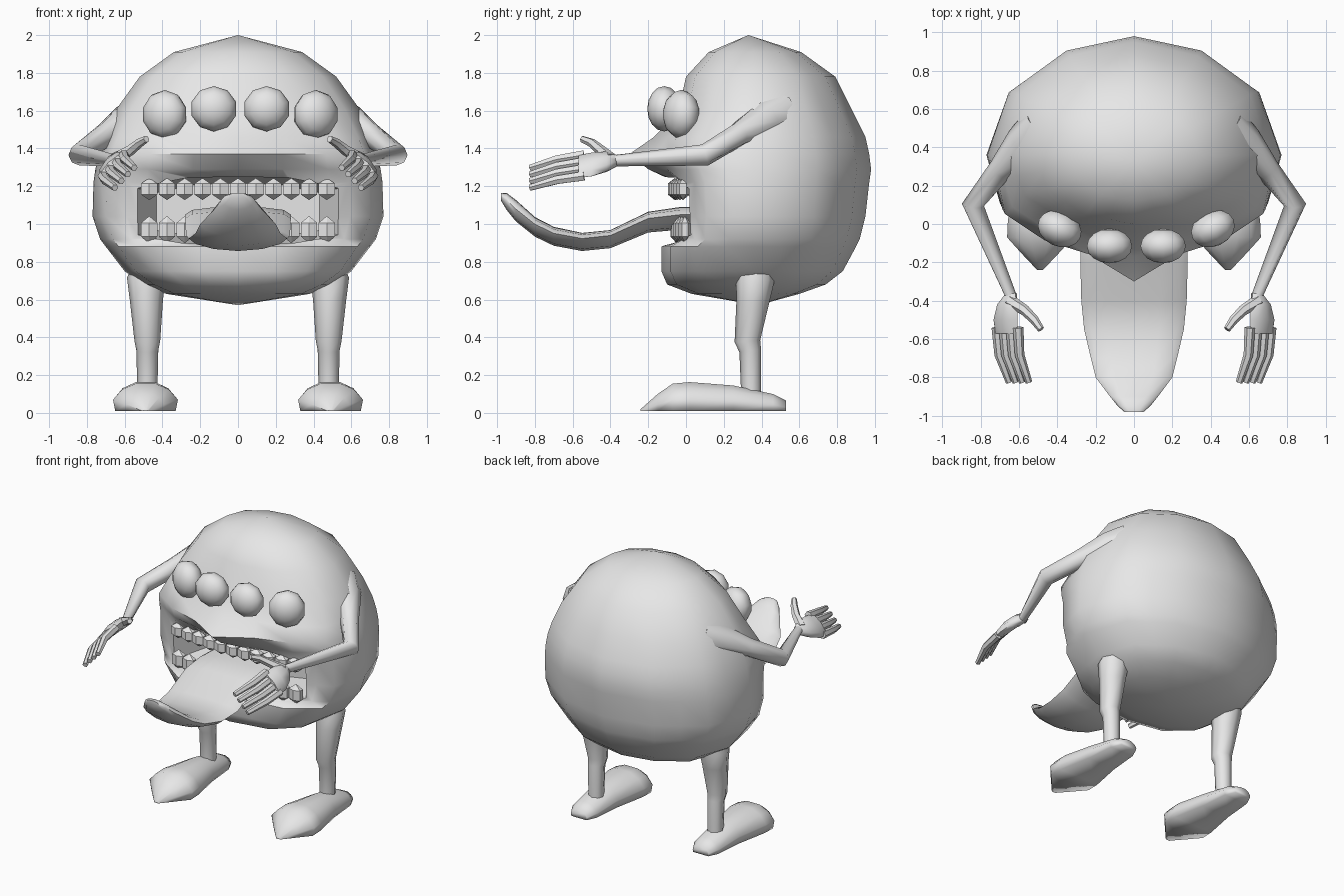
import bpy, bmesh
from math import sin, cos, pi, radians
from mathutils import Vector, Matrix

if "Cube" in bpy.data.objects:
    bpy.data.objects.remove(bpy.data.objects["Cube"], do_unlink=True)

grey = bpy.data.materials.new("plain_grey")
grey.use_nodes = True
grey.diffuse_color = (0.8, 0.8, 0.8, 1)
grey.node_tree.nodes["Principled BSDF"].inputs["Base Color"].default_value = grey.diffuse_color


def finish(name, bm):
    """Turn a bmesh into a named object."""
    bmesh.ops.recalc_face_normals(bm, faces=bm.faces)
    mesh = bpy.data.meshes.new(name)
    bm.to_mesh(mesh)
    bm.free()
    mesh.materials.append(grey)
    obj = bpy.data.objects.new(name, mesh)
    bpy.context.collection.objects.link(obj)
    return obj


def smooth(obj, angle=50):
    bpy.ops.object.select_all(action='DESELECT')
    obj.select_set(True)
    bpy.context.view_layer.objects.active = obj
    bpy.ops.object.shade_smooth_by_angle(angle=radians(angle))


def loft(name, rings):
    """Skin a row of rings; a ring of one point closes to a tip."""
    bm = bmesh.new()
    loops = [[bm.verts.new(p) for p in ring] for ring in rings]
    for a, b in zip(loops, loops[1:]):
        n = max(len(a), len(b))
        for i in range(n):
            j = (i + 1) % n
            if len(a) == 1:
                bm.faces.new((a[0], b[i], b[j]))
            elif len(b) == 1:
                bm.faces.new((a[i], a[j], b[0]))
            else:
                bm.faces.new((a[i], a[j], b[j], b[i]))
    for end in (loops[0], loops[-1]):
        if len(end) > 2:
            bm.faces.new(end)
    return finish(name, bm)


def oval(centre, u, v, sides):
    """Closed ring around a centre, spanned by two half axes."""
    return [centre + u * cos(2 * pi * k / sides) + v * sin(2 * pi * k / sides)
            for k in range(sides)]


def tube(name, path, side, up=(0, 0, 1), sides=8):
    """Round limb through points given as x, y, z, radius."""
    pts = [Vector((p[0] * side, p[1], p[2])) for p in path]
    rings = []
    for i, (p, spec) in enumerate(zip(pts, path)):
        before, after = pts[max(i - 1, 0)], pts[min(i + 1, len(pts) - 1)]
        tangent = (p - before).normalized() + (after - p).normalized()
        u = tangent.cross(Vector(up)).normalized()
        v = tangent.cross(u).normalized()
        rings.append(oval(p, u * spec[3], v * spec[3], sides))
    smooth(loft(name, rings))


def ball(name, centre, scale, turn=None, segments=10, rings=8, angle=60):
    bm = bmesh.new()
    bmesh.ops.create_uvsphere(bm, u_segments=segments, v_segments=rings, radius=1)
    place = Matrix.Translation(centre) @ (turn or Matrix()) @ Matrix.Diagonal((*scale, 1))
    bmesh.ops.transform(bm, matrix=place, verts=bm.verts)
    smooth(finish(name, bm), angle)


def power(value, e):
    return (1 if value > 0 else -1) * abs(value) ** e


# Body: height, half width, front, back, squareness of the front, beak of the upper lip
MID, SEG = 0.36, 12
rows = [
    (1.91, .34, .12, .61, 2, 0), (1.78, .52, 0, .79, 2, 0), (1.6, .65, -.04, .88, 2.2, 0),
    (1.46, .71, -.1, .95, 2.6, .07), (1.37, .74, -.13, .97, 3, .17),
    (1.29, .755, -.09, .98, 3, .11), (1.22, .765, -.05, .97, 3, 0),
    (1.04, .77, -.04, .95, 3, 0), (.92, .73, -.05, .92, 3, 0), (.88, .7, -.13, .9, 2.8, 0),
    (.75, .6, -.13, .83, 2.8, 0), (.68, .5, -.1, .74, 2.5, 0), (.63, .38, .03, .6, 2.2, 0)]
rings = [[(0, 0.33, 2)]]
for z, w, front, back, n, beak in rows:
    corners = []
    for k in range(SEG):
        c, s = cos(2 * pi * k / SEG), sin(2 * pi * k / SEG)
        if s < -0.01:
            x, y = w * power(c, 2 / n), MID - (MID - front) * abs(s) ** (2 / n)
        else:
            x, y = w * power(c, 1.1), MID + (back - MID) * abs(s) ** 0.9
        corners.append(Vector((x, y, z)))
    corners[9].y -= beak
    ring = []
    for k, corner in enumerate(corners):
        middle = (corner + corners[(k + 1) % SEG]) / 2
        if k in (8, 9):
            middle.y += 0.2 * beak
        ring += [corner, middle]
    rings.append(ring)
rings.append([(0, 0.38, 0.57)])
body = loft("body", rings)

# Mouth opening cut into the body, narrowing inward
outline = [(.54, .94), (.54, 1.19), (.27, 1.245), (0, 1.25)]
outline += [(-x, z) for x, z in outline[2::-1]] + [(-.3, .9), (0, .885), (.3, .9)]
cutter = loft("mouth_cutter", [[(x * f, y, 1.07 + (z - 1.07) * f) for x, z in outline]
                               for y, f in ((-.6, 1), (0, 1), (.25, .8))])
cut = body.modifiers.new("mouth", 'BOOLEAN')
cut.operation, cut.object, cut.solver = 'DIFFERENCE', cutter, 'EXACT'
bpy.context.view_layer.objects.active = body
body.select_set(True)
bpy.ops.object.modifier_apply(modifier=cut.name)
bpy.data.objects.remove(cutter, do_unlink=True)
smooth(body)

# Tongue: y, middle height, half width, half thickness
spine = [(.25, 1.03, .27, .06), (-.03, 1.03, .28, .06), (-.2, 1.01, .28, .055),
         (-.4, .92, .275, .048), (-.55, .905, .26, .048), (-.7, .935, .225, .05),
         (-.8, .985, .2, .052), (-.9, 1.07, .125, .057), (-.95, 1.12, .085, .045),
         (-.98, 1.145, .05, .02)]
sections = []
for y, z, w, h in spine:
    angles = [2 * pi * k / 12 for k in range(12)]
    sections.append([(w * cos(a), y, z + h * sin(a) + 0.07 * w * cos(a) ** 2) for a in angles])
smooth(loft("tongue", sections))

# Teeth follow the curve of the lips
for i in range(11):
    x = (i - 5) * 0.094
    y = -0.06 + 0.2 * x * x
    ball("upper_tooth", (x, y, 1.185), (.058, .042, .058), None, 6, 3, 30)
    ball("lower_tooth", (x, y + 0.01, .97), (.058, .038, .072), None, 6, 3, 30)

for side, label in ((1, "left_"), (-1, "right_")):
    # Eyes
    face_front = Matrix.Rotation(pi / 2, 4, 'X')
    ball(label + "inner_eye", (.14 * side + .012, -.115, 1.61), (.124, .12, .09), face_front)
    ball(label + "outer_eye", (.4 * side + .012, -.025, 1.58), (.124, .13, .092),
         Matrix.Rotation(side * radians(25), 4, 'Z') @ face_front)

    # Arm, flaring into the shoulder
    tube(label + "arm", [(.48, .48, 1.57, .14), (.58, .41, 1.545, .105), (.7, .28, 1.475, .064),
                         (.84, .1, 1.365, .058), (.64, -.38, 1.335, .03),
                         (.65, -.44, 1.33, .035)], side)

    # Hand, with a flat palm tilted inward
    across = Vector((side, 0, -1)).normalized()
    flat = Vector((side, 0, 1)).normalized()
    sections = [oval(Vector((side * x, y, z)), across * w, flat * h, 8) for x, y, z, w, h in
                [(.64, -.36, 1.335, .028, .028), (.66, -.42, 1.33, .07, .038),
                 (.67, -.5, 1.315, .088, .038), (.665, -.57, 1.305, .084, .03)]]
    smooth(loft(label + "palm", sections))
    for i in range(4):
        step = i - 1.5
        base = Vector((.66 + .037 * step, -.54, 1.31 - .037 * step))
        tip = Vector((.6 + .034 * step, -.825, 1.245 - .035 * step))
        middle = (base + tip) / 2 + Vector((.02, 0, .01))
        tube(label + "finger", [(*base, .028), (*middle, .025), (*tip, .018)], side, sides=6)
    tube(label + "thumb", [(.65, -.4, 1.345, .034), (.57, -.45, 1.39, .028),
                           (.52, -.5, 1.43, .024), (.485, -.55, 1.45, .018)], side, sides=6)

    # Leg with a slight knee
    tube(label + "leg", [(.44, .38, .84, .09), (.487, .365, .7, .102), (.485, .355, .6, .088),
                         (.48, .325, .38, .068), (.48, .34, .33, .058),
                         (.48, .345, .1, .053)], side, up=(0, 1, 0))

    # Shoe with a pointed toe: y, half width, height
    sections = []
    for y, w, h in [(-.24, .015, .02), (-.15, .1, .1), (-.07, .172, .155), (.02, .168, .163),
                    (.25, .12, .145), (.46, .1, .1), (.53, .065, .065)]:
        half = [(.93, .01), (1, .45 * h), (.72, .8 * h), (.3, h)]
        ring = [(w * u, z) for u, z in half] + [(-w * u, z) for u, z in reversed(half)]
        sections.append([(side * .49 + x, y, z) for x, z in ring])
    smooth(loft(label + "shoe", sections), 100)
